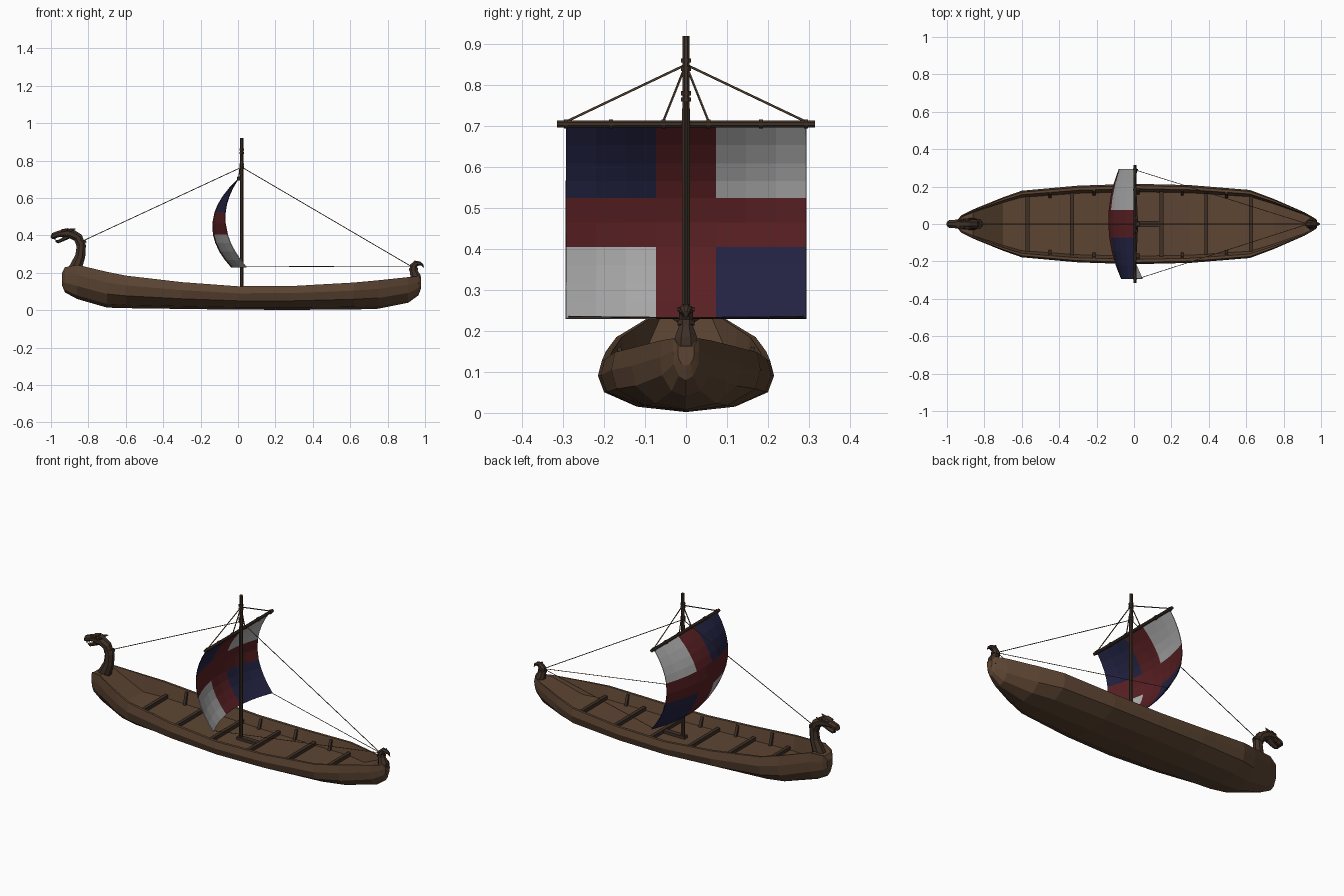
import bpy, bmesh, math
from mathutils import Vector


def material(name, r, g, b):
    m = bpy.data.materials.new(name)
    m.diffuse_color = (r, g, b, 1)
    return m


WOOD = material("hull_wood", 0.11, 0.06, 0.033)
DARK = material("dark_wood", 0.05, 0.03, 0.02)
ROPE = material("rope", 0.12, 0.07, 0.04)
NAVY = material("navy_cloth", 0.016, 0.016, 0.055)
RED = material("red_cloth", 0.10, 0.014, 0.017)
WHITE = material("white_cloth", 0.42, 0.42, 0.42)


def make(name, verts, faces, *mats):
    me = bpy.data.meshes.new(name)
    me.from_pydata([tuple(v) for v in verts], [], faces)
    bm = bmesh.new()
    bm.from_mesh(me)
    bmesh.ops.recalc_face_normals(bm, faces=bm.faces)
    bm.to_mesh(me)
    bm.free()
    for m in mats:
        me.materials.append(m)
    ob = bpy.data.objects.new(name, me)
    bpy.context.collection.objects.link(ob)
    return ob


def loft(name, rings, mat):
    n = len(rings[0])
    faces = [(i * n + j, i * n + (j + 1) % n, (i + 1) * n + (j + 1) % n, (i + 1) * n + j)
             for i in range(len(rings) - 1) for j in range(n)]
    faces += [tuple(range(n)), tuple(range((len(rings) - 1) * n, len(rings) * n))]
    return make(name, [v for r in rings for v in r], faces, mat)


def tube(name, pts, mat, sides=8):
    """pts: (x, y, z, half width, half height) along a path"""
    c = [Vector(p[:3]) for p in pts]
    ref = Vector((0, 1, 0))
    if abs((c[-1] - c[0]).normalized().dot(ref)) > 0.7:
        ref = Vector((1, 0, 0))
    rings = []
    for i, p in enumerate(pts):
        t = (c[min(i + 1, len(c) - 1)] - c[max(i - 1, 0)]).normalized()
        u = (ref - t * t.dot(ref)).normalized()
        v = t.cross(u)
        rings.append([c[i] + u * p[3] * math.cos(a) + v * p[4] * math.sin(a)
                      for a in (2 * math.pi * (k + 0.5) / sides for k in range(sides))])
    return loft(name, rings, mat)


def rod(name, a, b, r, mat, sides=8, r2=None):
    r2 = r if r2 is None else r2
    return tube(name, [(*a, r, r), (*b, r2, r2)], mat, sides)


def box(name, c, s, mat):
    x, y, z = (v / 2 for v in s)
    C = Vector(c)
    return loft(name, [[C + Vector((i, j, k)) for j, k in ((-y, -z), (y, -z), (y, z), (-y, z))]
                       for i in (-x, x)], mat)


# Hull stations: x, half width, keel height, sheer height
ST = [(-0.94, 0.025, 0.13, 0.20), (-0.925, 0.045, 0.095, 0.23), (-0.86, 0.078, 0.06, 0.243),
      (-0.70, 0.143, 0.014, 0.205), (-0.60, 0.178, 0.011, 0.185), (-0.30, 0.205, 0.007, 0.15),
      (0, 0.215, 0.003, 0.128), (0.30, 0.208, 0.002, 0.13), (0.62, 0.182, 0.004, 0.148),
      (0.75, 0.133, 0.008, 0.16), (0.91, 0.063, 0.04, 0.177), (0.965, 0.032, 0.08, 0.182),
      (0.978, 0.02, 0.115, 0.165)]


def station(x):
    for a, b in zip(ST, ST[1:]):
        if a[0] <= x <= b[0]:
            f = (x - a[0]) / (b[0] - a[0])
            return [p + (q - p) * f for p, q in zip(a, b)]


def floor_z(x):
    _, _, k, s = station(x)
    return k + (s - k) * (0.95 if x < -0.8 or x > 0.88 else 0.52)


rings = []
for x, w, k, s in ST:
    h, f = s - k, floor_z(x)
    half = [(0.56, k + h * 0.1), (0.93, k + h * 0.38), (1, k + h * 0.7), (0.955, s),
            (0.88, s), (0.8, f)]
    rings.append([Vector((x, 0, k))] + [Vector((x, w * a, z)) for a, z in half]
                 + [Vector((x, 0, f))] + [Vector((x, -w * a, z)) for a, z in reversed(half)])
loft("hull", rings, WOOD)

# Cross beams and side ribs inside the hull
for i in range(6):
    x = -0.57 + 0.239 * i
    box("cross_beam", (x, 0, floor_z(x) + 0.009), (0.02, station(x)[1] * 1.63, 0.022), DARK)
for i in range(5):
    x = -0.45 + 0.236 * i
    _, w, _, s = station(x)
    for d in (-1, 1):
        rod("side_rib", (x, d * w * 0.76, floor_z(x) - 0.005), (x, d * w * 0.87, s - 0.008),
            0.011, DARK, 4)
box("mast_step", (0.07, 0, floor_z(0.07) + 0.006), (0.14, 0.03, 0.02), DARK)

# Mast with bands
MX = 0.02
rod("mast", (MX, 0, 0.05), (MX, 0, 0.92), 0.0115, DARK, 8, 0.0095)
for z in (0.765, 0.78, 0.84, 0.86):
    rod("mast_band", (MX, 0, z - 0.005), (MX, 0, z + 0.005), 0.0135, DARK)

# Yard with rings
rod("yard", (0.005, -0.315, 0.705), (0.005, 0.315, 0.705), 0.009, DARK)
for y in (0.055, 0.183, 0.293):
    for d in (-1, 1):
        rod("yard_ring", (0.005, d * y - 0.005, 0.705), (0.005, d * y + 0.005, 0.705), 0.012, DARK)

# Billowing quartered sail
YS = [-0.293 + 0.0733 * i for i in range(9)]
ZS = [0.70, 0.655, 0.61, 0.567, 0.525, 0.465, 0.405, 0.36, 0.315, 0.27, 0.23]


def sail_x(y, z):
    s, n = (0.70 - z) / 0.47, y / 0.293
    return -4 * (0.118 - 0.028 * n * n) * s * (1 - s) + (-0.035 + 0.0675 * n * n - 0.0125 * n) * s


faces = [(r * 9 + c, r * 9 + c + 1, r * 9 + c + 10, r * 9 + c + 9)
         for r in range(10) for c in range(8)]
sail = make("sail", [(sail_x(y, z), y, z) for z in ZS for y in YS], faces, NAVY, RED, WHITE)
for p in sail.data.polygons:
    y, z = p.center.y, p.center.z
    cross = abs(y) < 0.0735 or 0.405 < z < 0.525
    p.material_index = 1 if cross else (0 if (y < 0) == (z > 0.465) else 2)
sol = sail.modifiers.new("thickness", "SOLIDIFY")
sol.thickness = 0.004
sol.offset = 0

# Rigging
rod("fore_stay", (MX, 0, 0.765), (-0.82, 0, 0.375), 0.0022, ROPE, 5)
rod("back_stay", (MX, 0, 0.765), (0.925, 0, 0.235), 0.0022, ROPE, 5)
for d in (-1, 1):
    for y in (0.055, 0.29):
        rod("yard_lift", (MX, 0, 0.85), (0.005, d * y, 0.712), 0.003, ROPE, 5)
    y = d * 0.287
    rod("sheet_rope", (sail_x(y, 0.235), y, 0.235), (0.93, 0, 0.232), 0.0018, ROPE, 5)


def profile(name, pts, mat=DARK, y=0):
    return tube(name, [(x, y, z, w, h) for x, z, w, h in pts], mat, 8)


# Bow post with a carved beast head
profile("bow_neck", [(-0.90, 0.17, 0.035, 0.035), (-0.865, 0.235, 0.034, 0.036),
                     (-0.843, 0.29, 0.027, 0.029), (-0.838, 0.345, 0.025, 0.027),
                     (-0.855, 0.388, 0.026, 0.027), (-0.89, 0.408, 0.029, 0.028),
                     (-0.92, 0.411, 0.029, 0.026)])
profile("beast_snout", [(-0.905, 0.412, 0.031, 0.029), (-0.94, 0.411, 0.027, 0.02),
                        (-0.965, 0.406, 0.023, 0.018), (-0.985, 0.398, 0.023, 0.018),
                        (-0.997, 0.385, 0.012, 0.009)])
profile("beast_jaw", [(-0.91, 0.395, 0.022, 0.016), (-0.94, 0.376, 0.018, 0.01),
                      (-0.962, 0.366, 0.015, 0.009), (-0.975, 0.37, 0.008, 0.006)])
for d in (-1, 1):
    rod("beast_ear", (-0.90, d * 0.02, 0.425), (-0.868, d * 0.027, 0.436), 0.011, DARK, 6, 0.002)
    rod("beast_brow", (-0.945, d * 0.017, 0.424), (-0.91, d * 0.022, 0.431), 0.008, DARK, 6)
    rod("beast_fang", (-0.98, d * 0.012, 0.39), (-0.978, d * 0.012, 0.372), 0.005, DARK, 5, 0.001)
profile("neck_band", [(-0.836, 0.352, 0.029, 0.031), (-0.842, 0.366, 0.029, 0.031)])

# Stern post with a carved bird head
profile("stern_post", [(0.955, 0.14, 0.036, 0.025), (0.95, 0.18, 0.03, 0.03),
                       (0.938, 0.212, 0.018, 0.022), (0.938, 0.235, 0.019, 0.022),
                       (0.952, 0.25, 0.019, 0.018), (0.972, 0.25, 0.013, 0.011),
                       (0.985, 0.243, 0.008, 0.007), (0.993, 0.228, 0.002, 0.002)])
profile("stern_band", [(0.938, 0.214, 0.023, 0.026), (0.937, 0.226, 0.023, 0.026)])
for d in (-1, 1):
    rod("bird_eye", (0.955, d * 0.014, 0.253), (0.955, d * 0.021, 0.253), 0.006, DARK, 6)
